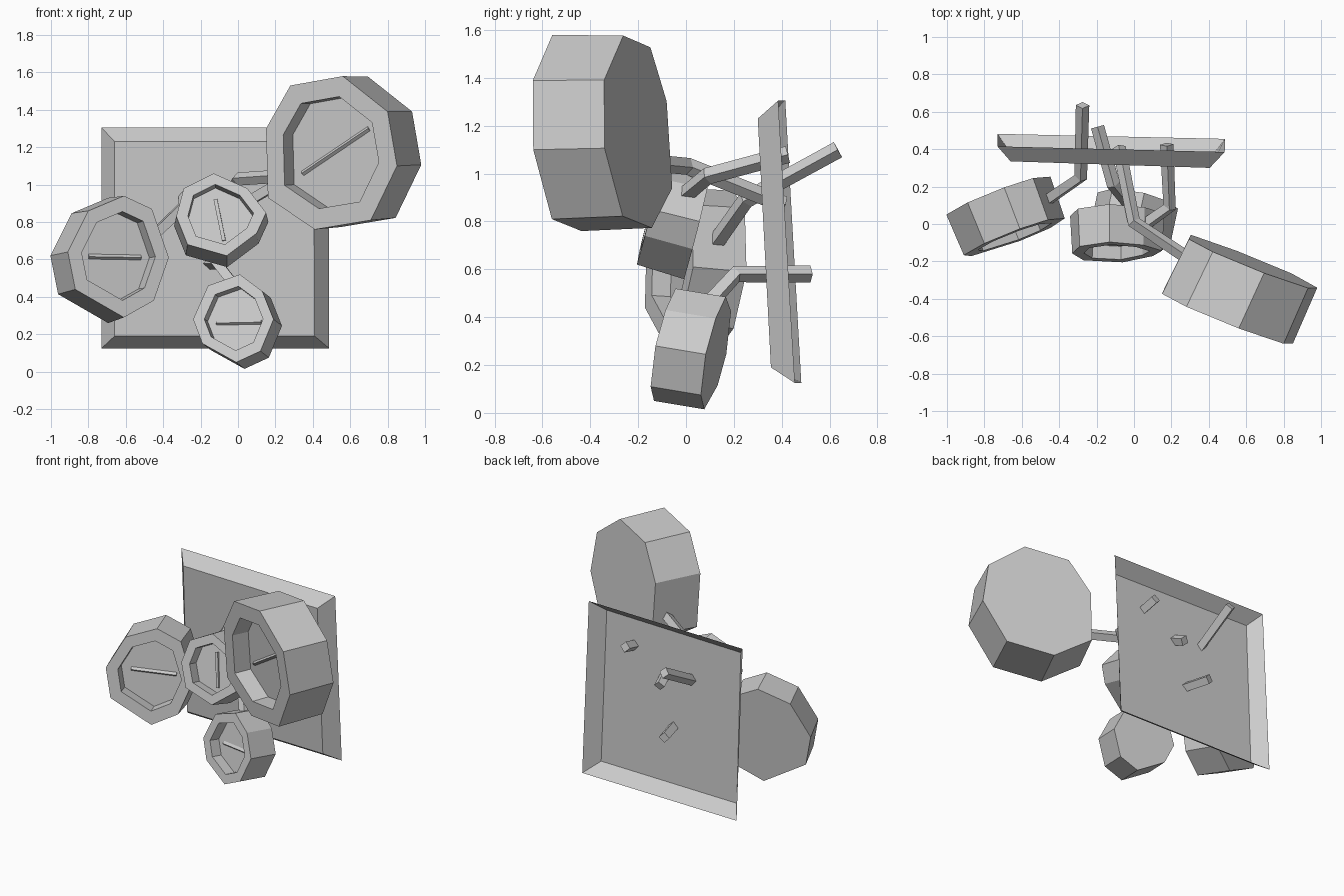
import bpy, bmesh
from mathutils import Vector

if "Cube" in bpy.data.objects:
    bpy.data.objects.remove(bpy.data.objects["Cube"])


def make_object(name, bm):
    bmesh.ops.recalc_face_normals(bm, faces=bm.faces[:])
    mesh = bpy.data.meshes.new(name)
    bm.to_mesh(mesh)
    bm.free()
    obj = bpy.data.objects.new(name, mesh)
    bpy.context.collection.objects.link(obj)
    return obj


def bridge(bm, a, b):
    n = len(a)
    for i in range(n):
        j = (i + 1) % n
        bm.faces.new((a[i], a[j], b[j], b[i]))


def rod(name, points, radius):
    """Four-sided rod along a bent path."""
    curve = bpy.data.curves.new(name, 'CURVE')
    curve.dimensions = '3D'
    curve.bevel_depth = radius
    curve.bevel_resolution = 0
    curve.use_fill_caps = True
    spline = curve.splines.new('POLY')
    spline.points.add(len(points) - 1)
    for p, co in zip(spline.points, points):
        p.co = (*co, 1)
    spline.use_smooth = False
    obj = bpy.data.objects.new(name, curve)
    bpy.context.collection.objects.link(obj)
    return obj


def gauge(name, rim, y, slope, back, back_scale, needle, recess=0.35):
    """Octagonal drum: front rim outline (x, z), sunken dial and needle."""
    cx = sum(p[0] for p in rim) / len(rim)
    cz = sum(p[1] for p in rim) / len(rim)
    back = Vector(back)

    def on_face(x, z):
        return Vector((x, y + slope[0] * (x - cx) + slope[1] * (z - cz), z))

    centre = on_face(cx, cz)
    front = [on_face(*p) for p in rim]
    bm = bmesh.new()

    def ring(scale, depth):
        return [bm.verts.new(centre + (p - centre) * scale + back * depth) for p in front]

    rear, outer = ring(back_scale, 1), ring(1, 0)
    hole, floor = ring(0.73, 0), ring(0.72, recess)
    bm.faces.new(rear)
    bridge(bm, rear, outer)
    bridge(bm, outer, hole)
    bridge(bm, hole, floor)
    bm.faces.new(floor)
    make_object(name, bm)

    # needle lies on the dial
    shift = back * recess
    ends = [on_face(x - shift.x, z - shift.z) + shift for x, z in needle]
    rod(name + "_needle", ends, 0.014)


# wall plate: bevelled sheet, open at the back, leaning forward
bm = bmesh.new()
face = [bm.verts.new(c) for c in ((-.66, .335, 1.23), (.405, .30, 1.23), (.41, .355, .19), (-.66, .38, .19))]
edge = [bm.verts.new(c) for c in ((-.73, .415, 1.305), (.485, .385, 1.305), (.487, .455, .125), (-.73, .482, .125))]
bm.faces.new(face)
bridge(bm, face, edge)
make_object("wall_plate", bm)

# gauges
gauge("large_gauge",
      [(.56, 1.58), (.80, 1.39), (.85, 1.10), (.71, .81), (.41, .76), (.16, .93), (.15, 1.30), (.28, 1.53)],
      -.50, (-.40, -.075), (.137, .295, .005), .98, [(.345, 1.06), (.70, 1.30)])
gauge("left_gauge",
      [(-.61, .94), (-.46, .87), (-.37, .61), (-.45, .38), (-.61, .29), (-.87, .44), (-.91, .64), (-.80, .86)],
      -.066, (.37, .10), (-.085, .22, -.02), 1.03, [(-.80, .615), (-.52, .61)])
gauge("middle_gauge",
      [(-.13, 1.06), (.05, .98), (.15, .85), (.10, .74), (-.06, .62), (-.27, .68), (-.33, .83), (-.29, .98)],
      -.15, (.02, .25), (0, .20, -.05), 1.05, [(-.12, .92), (-.075, .70)])
gauge("lower_gauge",
      [(.01, .52), (.13, .43), (.19, .28), (.12, .11), (-.01, .05), (-.19, .15), (-.24, .28), (-.16, .46)],
      -.085, (-.20, .20), (.045, .21, -.035), 1.0, [(-.115, .26), (.125, .265)])

# bent pipes from the gauges through the plate
rod("large_gauge_pipe", [(-.08, .41, .87), (0, .01, 1.03), (.30, -.19, 1.05)], .036)
rod("left_gauge_pipe", [(-.275, .635, 1.10), (-.285, .25, .89), (-.46, .13, .72)], .036)
rod("middle_gauge_pipe", [(.175, .425, 1.08), (.19, .09, .99), (.02, -.03, .89)], .036)
rod("lower_gauge_pipe", [(-.195, .52, .58), (-.11, .21, .58), (-.01, .09, .45)], .036)
